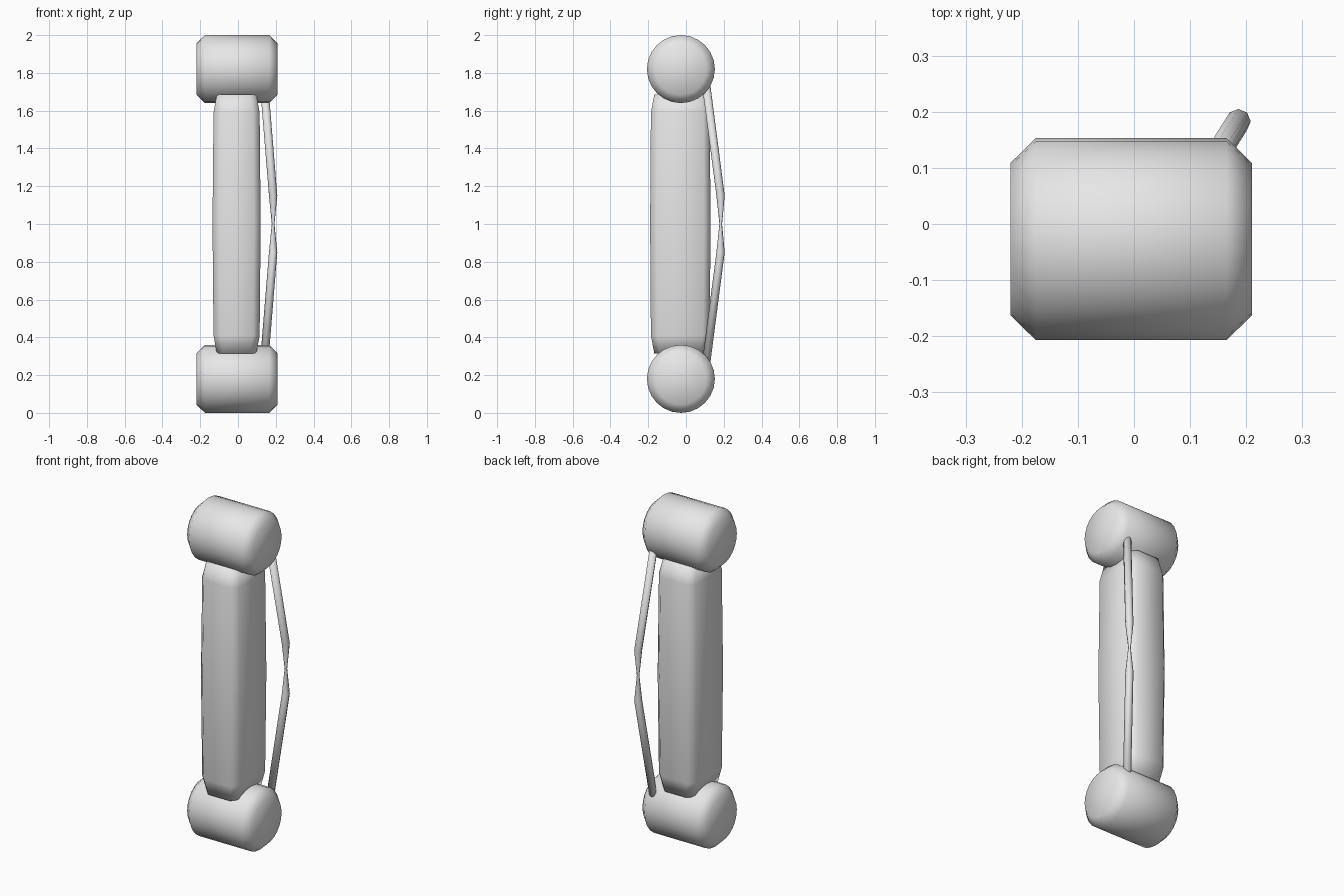
import bpy, bmesh, math
from mathutils import Vector

cube = bpy.data.objects.get("Cube")
if cube:
    bpy.data.objects.remove(cube, do_unlink=True)

grey = bpy.data.materials.new("light_grey")
grey.use_nodes = True
colour = (0.8, 0.8, 0.8, 1)
grey.diffuse_color = colour
grey.node_tree.nodes["Principled BSDF"].inputs["Base Color"].default_value = colour


def loft(name, rings):
    """Skin matching rings of points, cap both ends and shade smooth."""
    bm = bmesh.new()
    loops = [[bm.verts.new(p) for p in ring] for ring in rings]
    n = len(loops[0])
    for a, b in zip(loops, loops[1:]):
        for i in range(n):
            j = (i + 1) % n
            bm.faces.new((a[i], a[j], b[j], b[i]))
    bm.faces.new(loops[0][::-1])
    bm.faces.new(loops[-1])
    bmesh.ops.recalc_face_normals(bm, faces=bm.faces)
    for f in bm.faces:
        f.smooth = True
    mesh = bpy.data.meshes.new(name)
    bm.to_mesh(mesh)
    bm.free()
    mesh.materials.append(grey)
    obj = bpy.data.objects.new(name, mesh)
    bpy.context.collection.objects.link(obj)
    return obj


def circle(n):
    return [(math.cos(math.tau * i / n), math.sin(math.tau * i / n)) for i in range(n)]


# Chamfered drums lying along x at both ends
def drum(name, z):
    profile = [(-0.22, 0.136), (-0.175, 0.18), (0.165, 0.18), (0.21, 0.136)]
    loft(name, [[Vector((x, -0.027 + r * c, z + r * s)) for c, s in circle(24)]
                for x, r in profile])


drum("upper_drum", 1.82)
drum("lower_drum", 0.18)


# Long body: box section with cut corners, tapered at both ends
def section(z, hx, hy, cut=0.035):
    corners = []
    for sx, sy in ((1, 1), (-1, 1), (-1, -1), (1, -1)):
        pair = [(sx * hx, sy * (hy - cut)), (sx * (hx - cut), sy * hy)]
        corners += pair if sx == sy else pair[::-1]
    return [Vector((x - 0.0075, y - 0.03, z)) for x, y in corners]


half = [(0.685, 0.105, 0.138), (0.59, 0.122, 0.156)]
loft("body", [section(1 - d, hx, hy) for d, hx, hy in half]
     + [section(1, 0.1275, 0.16)]
     + [section(1 + d, hx, hy) for d, hx, hy in reversed(half)])

# Bowed side rod, pinched in the middle
bow = [(0.75, 0.137, 0.105, 0.022), (0.15, 0.186, 0.183, 0.022)]
stations = ([(1 - d, x, y, r) for d, x, y, r in bow]
            + [(1, 0.186, 0.184, 0.007)]
            + [(1 + d, x, y, r) for d, x, y, r in reversed(bow)])
loft("side_rod", [[Vector((x + r * c, y + r * s, z)) for c, s in circle(8)]
                  for z, x, y, r in stations])
